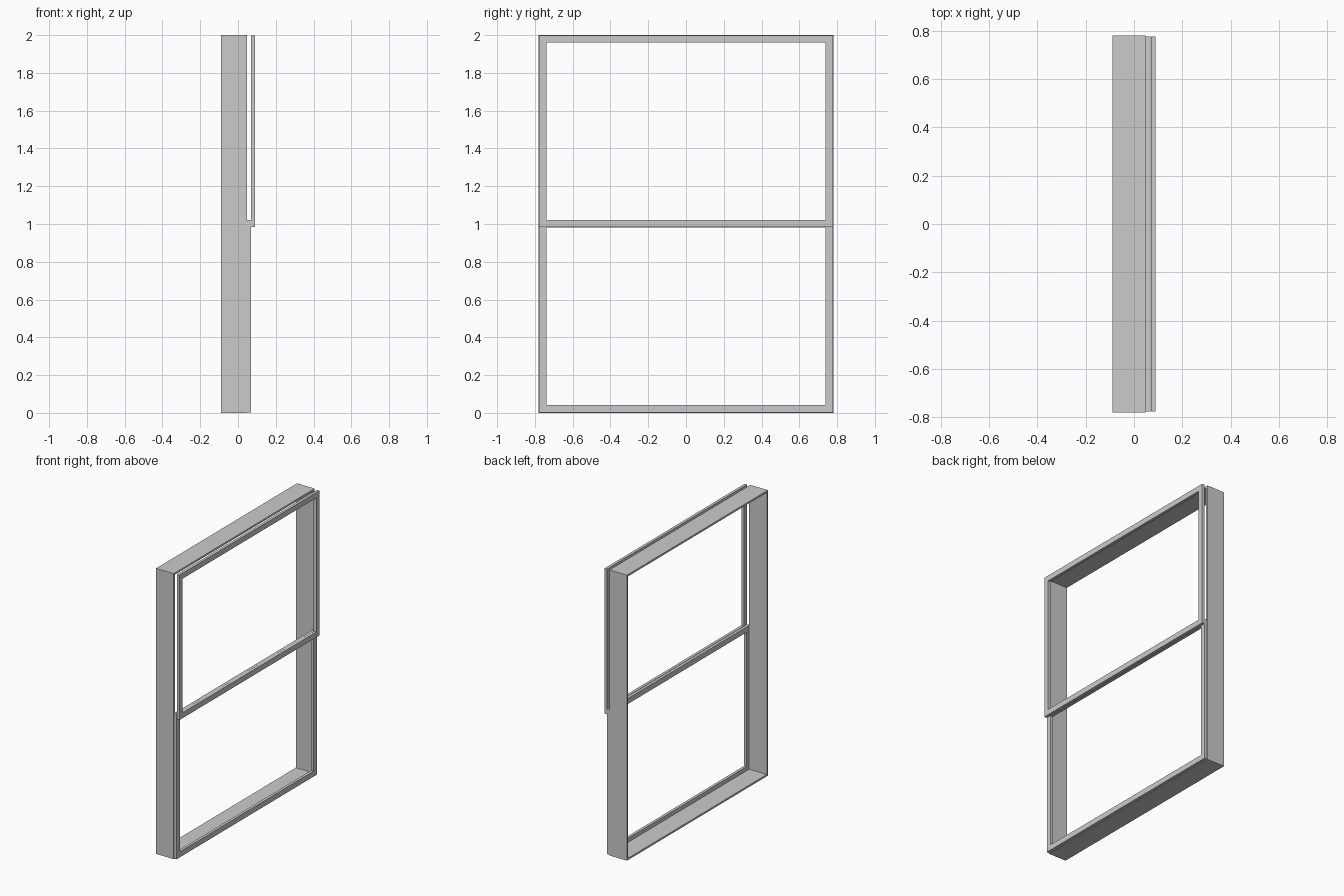
import bpy, bmesh

if "Cube" in bpy.data.objects:
    bpy.data.objects.remove(bpy.data.objects["Cube"])


def rect_ring(name, x0, x1, half_w, z0, z1, bar):
    """Rectangular frame in the YZ plane, extruded from x0 to x1."""
    bm = bmesh.new()

    def loop(x, inset):
        y, a, b = half_w - inset, z0 + inset, z1 - inset
        return [bm.verts.new((x, p, q)) for p, q in ((-y, a), (y, a), (y, b), (-y, b))]

    # Four loops around the bar section, bridged into a closed ring
    loops = [loop(x0, 0), loop(x1, 0), loop(x1, bar), loop(x0, bar)]
    for i in range(4):
        a, b = loops[i], loops[(i + 1) % 4]
        for j in range(4):
            k = (j + 1) % 4
            bm.faces.new((a[j], a[k], b[k], b[j]))
    bmesh.ops.recalc_face_normals(bm, faces=bm.faces)
    mesh = bpy.data.meshes.new(name)
    bm.to_mesh(mesh)
    bm.free()
    obj = bpy.data.objects.new(name, mesh)
    bpy.context.collection.objects.link(obj)
    return obj


# Deep thin outer casing
rect_ring("window_casing", -0.089, 0.048, 0.78, 0.0, 2.0, 0.013)
# Lower sash against the casing, upper sash one track further out
rect_ring("lower_sash", 0.0485, 0.068, 0.777, 0.003, 1.02, 0.038)
rect_ring("upper_sash", 0.0695, 0.089, 0.777, 0.983, 1.998, 0.038)
